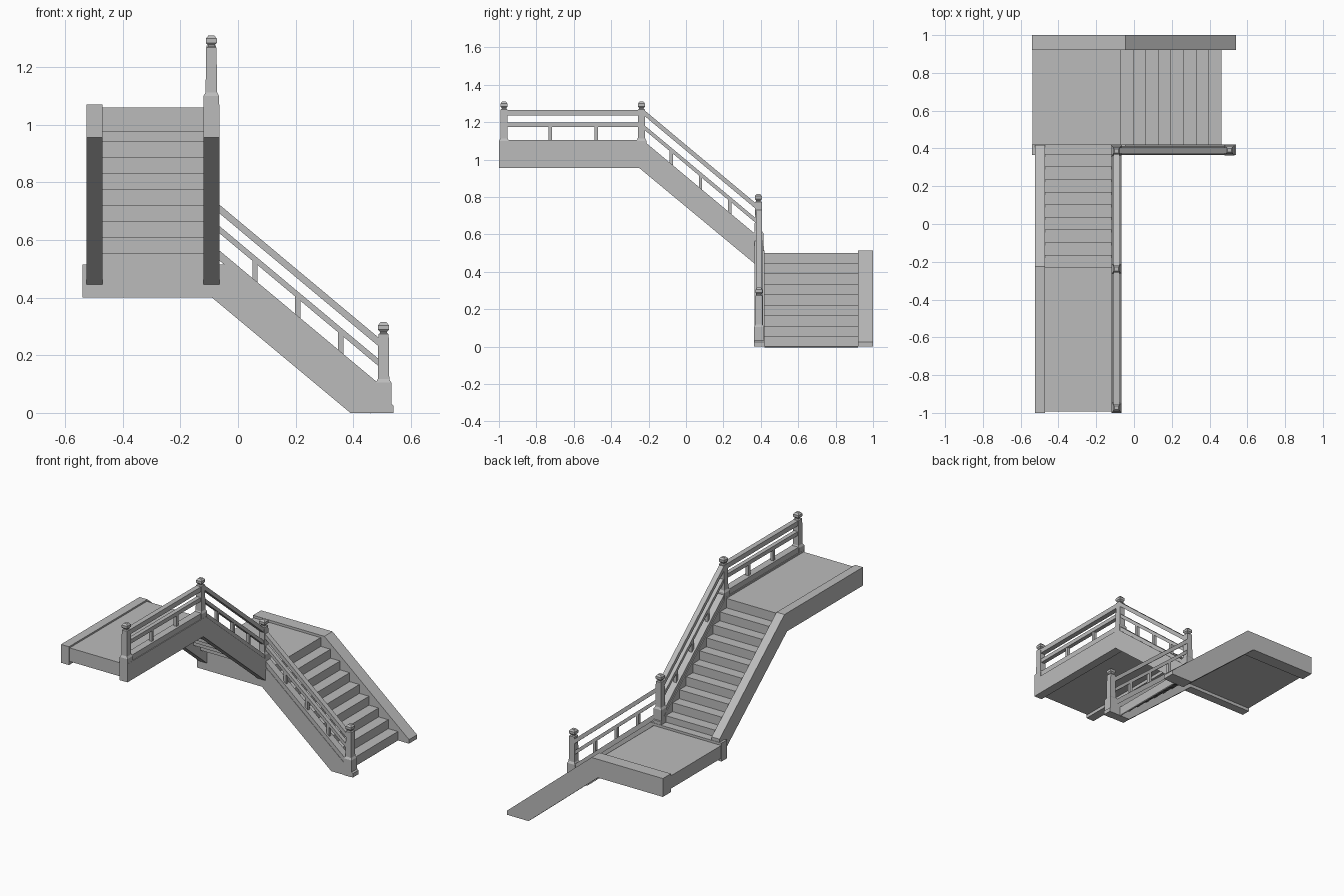
import bpy, bmesh
from mathutils import Vector

cube = bpy.data.objects.get("Cube")
if cube:
    bpy.data.objects.remove(cube, do_unlink=True)

stone = bpy.data.materials.new("stone_grey")
stone.use_nodes = True
GREY = (0.5, 0.5, 0.5, 1)
stone.diffuse_color = GREY
stone.node_tree.nodes["Principled BSDF"].inputs["Base Color"].default_value = GREY

SLOPE = 0.835
RISE, RUN = 0.0557, 0.0667


def finish(name, bm):
    bmesh.ops.recalc_face_normals(bm, faces=bm.faces)
    mesh = bpy.data.meshes.new(name)
    bm.to_mesh(mesh)
    bm.free()
    mesh.materials.append(stone)
    obj = bpy.data.objects.new(name, mesh)
    bpy.context.collection.objects.link(obj)


def prism(name, axis, profile, a, b):
    """Extrude a (run, height) profile from a to b across the run axis."""
    bm = bmesh.new()
    place = (lambda u, z: (u, a, z)) if axis == "x" else (lambda u, z: (a, u, z))
    face = bm.faces.new([bm.verts.new(place(u, z)) for u, z in profile])
    move = Vector((0, b - a, 0)) if axis == "x" else Vector((b - a, 0, 0))
    new = bmesh.ops.extrude_face_region(bm, geom=[face])["geom"]
    bmesh.ops.translate(bm, vec=move, verts=[v for v in new if isinstance(v, bmesh.types.BMVert)])
    finish(name, bm)


def band(name, axis, line, u0, u1, lo, hi, centre, width):
    """Bar that follows a height line between two run positions."""
    prism(name, axis, [(u0, line(u0) + lo), (u1, line(u1) + lo),
                       (u1, line(u1) + hi), (u0, line(u0) + hi)],
          centre - width / 2, centre + width / 2)


def steps(name, axis, u, z, count, a, b):
    """Thin folded sheet of risers and treads climbing towards -run."""
    top = []
    for k in range(count):
        top += [(u - k * RUN, z + k * RISE), (u - k * RUN, z + (k + 1) * RISE)]
    under = [(p - 0.004, q - 0.004) for p, q in reversed(top)]
    prism(name, axis, top + under, a, b)


def post(name, x, y, top):
    """Square newel with a flared base and a faceted finial."""
    rings = [(0.027, -0.315), (0.027, -0.21), (0.02, -0.198), (0.018, -0.042),
             (0.012, -0.038), (0.012, -0.034), (0.019, -0.026), (0.019, -0.011), (0.01, 0)]
    bm = bmesh.new()
    loops = [[bm.verts.new((x + sx * r, y + sy * r, top + h))
              for sx, sy in ((-1, -1), (1, -1), (1, 1), (-1, 1))] for r, h in rings]
    for low, high in zip(loops, loops[1:]):
        for i in range(4):
            j = (i + 1) % 4
            bm.faces.new((low[i], low[j], high[j], high[i]))
    bm.faces.new(loops[0])
    bm.faces.new(loops[-1])
    finish(name, bm)


def railing(name, axis, line, u0, u1, curb, mid, top, balusters, centre):
    """Curb, two rails and evenly spaced short balusters."""
    band(name + "_curb", axis, line, u0, u1, curb - 0.035, curb, centre, 0.045)
    band(name + "_mid_rail", axis, line, u0, u1, mid - 0.025, mid, centre, 0.026)
    band(name + "_top_rail", axis, line, u0, u1, top - 0.03, top, centre, 0.032)
    for i in range(balusters):
        u = u0 + (u1 - u0) * (i + 1) / (balusters + 1)
        band(f"{name}_baluster_{i + 1}", axis, line, u - 0.009, u + 0.009,
             curb - 0.005, mid - 0.02, centre, 0.02)


def lower_line(x):
    return 0.05 + SLOPE * (0.463 - x)


def upper_line(y):
    return 1.06 - SLOPE * (y + 0.23)


def level_line(y):
    return 1.07


# Lower flight, climbing towards -x
lower_side = [(-0.54, 0.4), (-0.09, 0.4), (0.39, 0), (0.54, 0), (0.54, 0.025),
              (-0.046, 0.515), (-0.54, 0.515)]
prism("lower_back_stringer", "x", lower_side, 0.92, 1.0)
prism("lower_front_stringer", "x", lower_side, 0.365, 0.42)
steps("lower_steps", "x", 0.463, 0, 9, 0.42, 0.92)
prism("lower_landing", "x", [(-0.538, 0.42), (-0.071, 0.42), (-0.071, 0.5), (-0.538, 0.5)], 0.42, 0.92)

# Upper flight, climbing towards -y
upper_side = [(-1, 0.955), (-0.25, 0.955), (0.365, 0.445), (0.365, 0.402), (0.418, 0.402),
              (0.418, 0.535), (-0.224, 1.07), (-1, 1.07)]
prism("upper_right_stringer", "y", upper_side, -0.525, -0.47)
prism("upper_left_stringer", "y", upper_side, -0.12, -0.065)
steps("upper_steps", "y", 0.37, 0.5, 10, -0.47, -0.12)
prism("upper_landing", "y", [(-0.993, 0.975), (-0.23, 0.975), (-0.23, 1.06), (-0.993, 1.06)], -0.47, -0.12)

# Railings
railing("lower_railing", "x", lower_line, -0.09, 0.505, 0.073, 0.158, 0.232, 3, 0.39)
railing("upper_railing", "y", upper_line, -0.235, 0.39, 0.043, 0.13, 0.21, 3, -0.0925)
railing("landing_railing", "y", level_line, -0.97, -0.235, 0.035, 0.128, 0.196, 2, -0.0925)

# Newel posts
for label, x, y, top in (("bottom", 0.505, 0.39, 0.315), ("corner", -0.0925, 0.387, 0.815),
                         ("upper", -0.0925, -0.238, 1.31), ("end", -0.0925, -0.973, 1.31)):
    post(label + "_newel_post", x, y, top)
